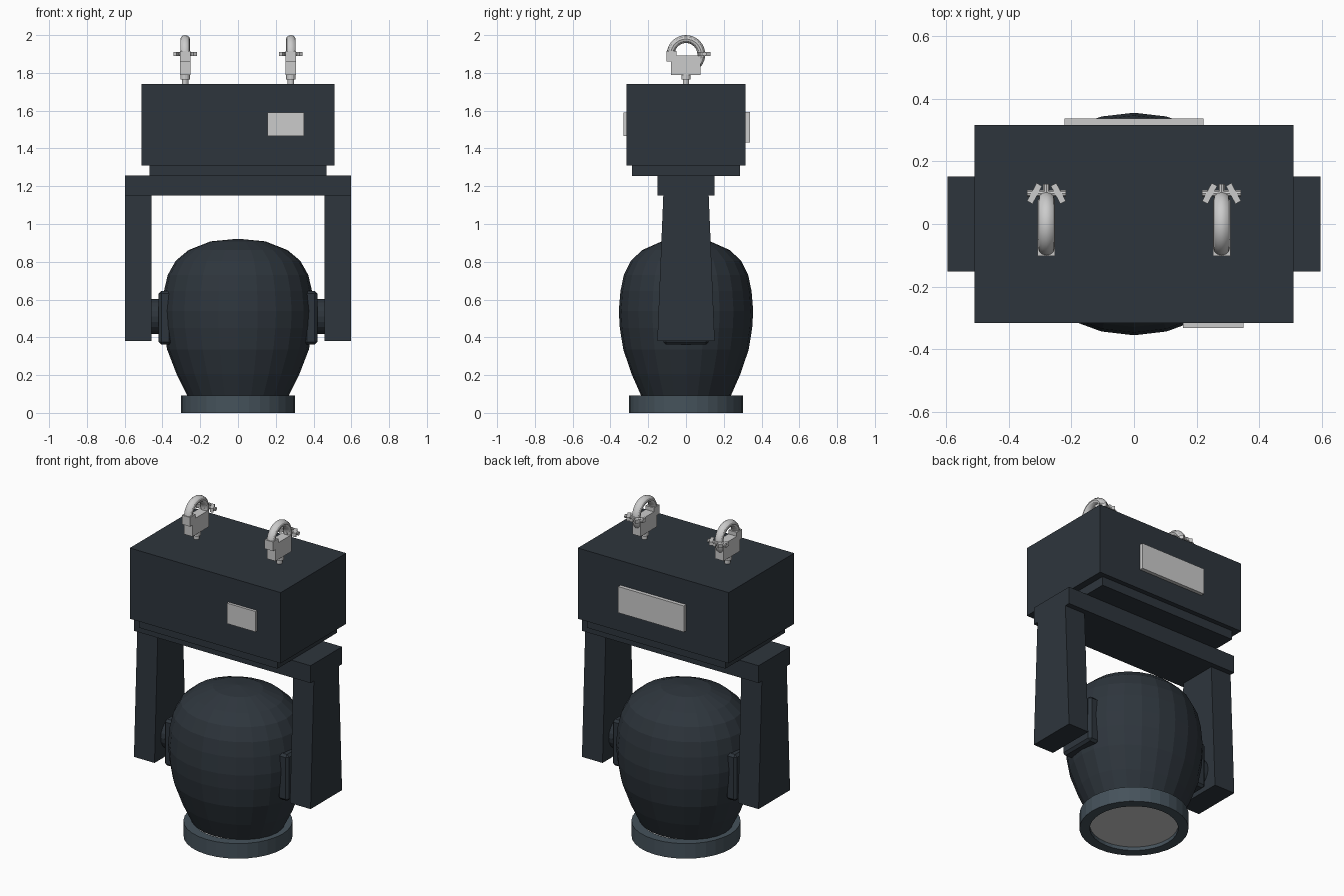
import bpy, bmesh, math
from mathutils import Matrix, Vector

if "Cube" in bpy.data.objects:
    bpy.data.objects.remove(bpy.data.objects["Cube"])


def material(name, rgb):
    m = bpy.data.materials.new(name)
    m.diffuse_color = (*rgb, 1)
    m.use_nodes = True
    m.node_tree.nodes["Principled BSDF"].inputs["Base Color"].default_value = m.diffuse_color
    return m


DARK = material("dark_housing", (0.027, 0.036, 0.046))
SLATE = material("slate_ring", (0.06, 0.085, 0.105))


def finish(name, bm, mat=None):
    bmesh.ops.recalc_face_normals(bm, faces=bm.faces[:])
    me = bpy.data.meshes.new(name)
    bm.to_mesh(me)
    bm.free()
    ob = bpy.data.objects.new(name, me)
    bpy.context.collection.objects.link(ob)
    if mat:
        me.materials.append(mat)
    return ob


def box(name, x, y, z, mat=None, top_y=None, bevel=0, turn=0):
    bm = bmesh.new()
    bmesh.ops.create_cube(bm, size=1)
    c = Vector(((x[0] + x[1]) / 2, (y[0] + y[1]) / 2, (z[0] + z[1]) / 2))
    for v in bm.verts:
        half = (y[1] - y[0]) / 2
        if top_y and v.co.z > 0:
            half = top_y
        v.co = Vector((v.co.x * (x[1] - x[0]), v.co.y * 2 * half, v.co.z * (z[1] - z[0])))
    if bevel:
        bmesh.ops.bevel(bm, geom=bm.edges[:], offset=bevel, segments=1, affect='EDGES')
    bm.transform(Matrix.Translation(c) @ Matrix.Rotation(turn, 4, 'Z'))
    return finish(name, bm, mat)


def rod(name, start, end, r, sides=16, mat=None):
    a, b = Vector(start), Vector(end)
    bm = bmesh.new()
    bmesh.ops.create_cone(bm, cap_ends=True, segments=sides, radius1=r, radius2=r, depth=(b - a).length)
    bm.transform(Matrix.Translation((a + b) / 2) @ (b - a).to_track_quat('Z', 'Y').to_matrix().to_4x4())
    return finish(name, bm, mat)


def lathe(name, profile, sides, mat=None, y_scale=1, closed=False):
    bm = bmesh.new()
    vs = [bm.verts.new((r, 0, z)) for r, z in profile]
    pairs = list(zip(vs, vs[1:])) + ([(vs[-1], vs[0])] if closed else [])
    edges = [bm.edges.new(p) for p in pairs]
    bmesh.ops.spin(bm, geom=vs + edges, cent=(0, 0, 0), axis=(0, 0, 1),
                   angle=math.tau, steps=sides, use_duplicate=False)
    bmesh.ops.remove_doubles(bm, verts=bm.verts[:], dist=1e-5)
    bm.transform(Matrix.Diagonal((1, y_scale, 1, 1)))
    return finish(name, bm, mat)


# Ballast box, swivel plate and label panels
box("base_box", (-0.51, 0.51), (-0.316, 0.316), (1.31, 1.742), DARK)
box("swivel_plate", (-0.468, 0.468), (-0.287, 0.287), (1.255, 1.31), DARK)
box("front_panel", (0.157, 0.35), (-0.332, -0.31), (1.465, 1.59))
box("rear_panel", (-0.222, 0.222), (0.31, 0.338), (1.432, 1.592))

# Yoke
box("yoke_bridge", (-0.597, 0.597), (-0.152, 0.152), (1.15, 1.256), DARK)
for s, side in ((-1, "left"), (1, "right")):
    def span(a, b):
        return sorted((s * a, s * b))
    box(side + "_yoke_arm", span(0.458, 0.597), (-0.152, 0.152), (0.38, 1.155), DARK, top_y=0.12)
    box(side + "_pivot_plate", span(0.35, 0.42), (-0.12, 0.12), (0.362, 0.645), DARK, bevel=0.014)
    rod(side + "_pivot_axle", (s * 0.4, 0, 0.51), (s * 0.47, 0, 0.51), 0.092, 20, DARK)

# Lamp head, front ring and lens
head = [(0, 0.09), (0.268, 0.09), (0.325, 0.205), (0.375, 0.335), (0.396, 0.45), (0.402, 0.54),
        (0.392, 0.645), (0.372, 0.73), (0.33, 0.805), (0.262, 0.862), (0.145, 0.908), (0, 0.922)]
lathe("lamp_head", head, 24, DARK, y_scale=0.885)
lathe("lens_ring", [(0.302, 0), (0.302, 0.092), (0.245, 0.092), (0.245, 0)], 32, SLATE, closed=True)
rod("lens", (0, 0, 0.022), (0, 0, 0.06), 0.247, 32)

# Hanging clamps
for cx, side in ((-0.28, "left"), (0.28, "right")):
    n = side + "_clamp_"
    rod(n + "stem", (cx, 0, 1.735), (cx, 0, 1.775), 0.017, 12)
    rod(n + "collar", (cx, 0, 1.765), (cx, 0, 1.795), 0.025, 12)
    box(n + "body", (cx - 0.028, cx + 0.028), (-0.08, 0.078), (1.79, 1.892))
    box(n + "jaw", (cx - 0.028, cx + 0.028), (-0.103, -0.05), (1.86, 1.916))
    # hook: a small round section spun around the pipe axis
    bm = bmesh.new()
    ring = bmesh.ops.create_circle(bm, segments=12, radius=0.021)["verts"]
    bm.transform(Matrix.Translation((cx, -0.081, 1.898)) @ Matrix.Diagonal((1.2, 1, 1, 1)))
    bmesh.ops.spin(bm, geom=ring + bm.edges[:], cent=(cx, 0, 1.898), axis=(1, 0, 0),
                   angle=-math.radians(222), steps=18, use_duplicate=False)
    bmesh.ops.holes_fill(bm, edges=[e for e in bm.edges if e.is_boundary], sides=0)
    finish(n + "hook", bm).select_set(True)
    rod(n + "cross_pin", (cx - 0.062, 0.098, 1.9), (cx + 0.062, 0.098, 1.9), 0.011, 10)
    rod(n + "bolt", (cx, 0.06, 1.9), (cx, 0.128, 1.9), 0.011, 10)
    for s in (-1, 1):
        box(n + "wing", (cx + s * 0.038 - 0.01, cx + s * 0.038 + 0.01), (0.065, 0.13),
            (1.889, 1.911), turn=s * math.radians(28))

# Smooth the round hooks
hooks = [o for o in bpy.data.objects if o.name.endswith("hook")]
bpy.context.view_layer.objects.active = hooks[0]
bpy.ops.object.shade_smooth_by_angle()
